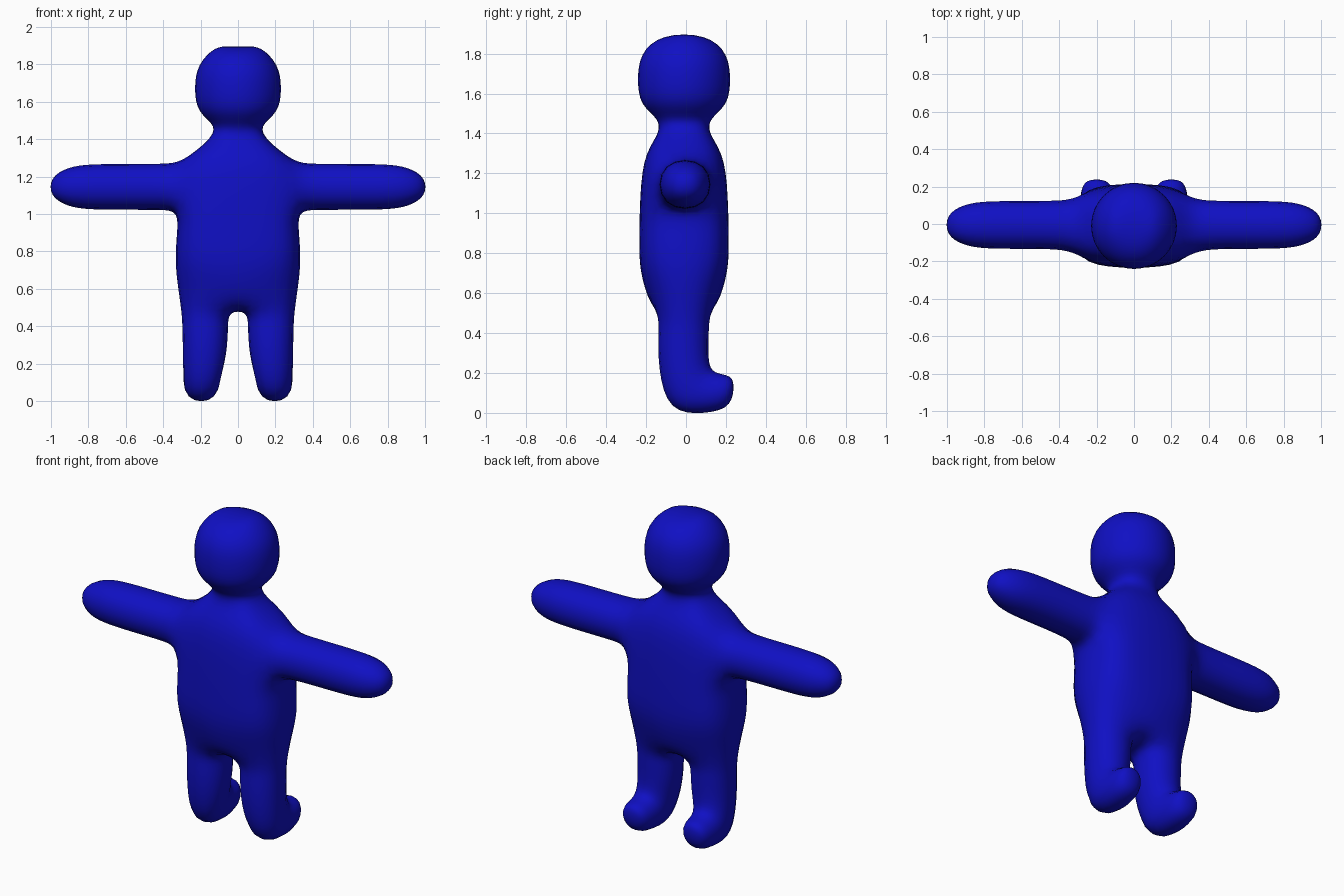
import bpy
import bmesh

if "Cube" in bpy.data.objects:
    bpy.data.objects.remove(bpy.data.objects["Cube"])

bm = bmesh.new()
Y0 = -0.01    # depth centre of the body


def bridge(a, b, skip=()):
    """Join two rings of equal length with quads."""
    n = len(a)
    for i in range(n):
        if i not in skip:
            j = (i + 1) % n
            bm.faces.new((a[i], a[j], b[j], b[i]))


def tube(root, rings):
    """Extrude a limb from a root ring through coordinate rings, then cap it."""
    for coords in rings:
        ring = [bm.verts.new(co) for co in coords]
        bridge(root, ring)
        root = ring
    bm.faces.new(root)


# Torso, neck and head: z, side half width, inner half width, side depth, inner depth
profile = [
    (0.475, 0.312, 0.042, 0.130, 0.140),   # crotch
    (0.62, 0.333, 0.075, 0.145, 0.200),
    (0.75, 0.345, 0.150, 0.170, 0.228),    # belly
    (0.90, 0.333, 0.160, 0.170, 0.226),
    (1.005, 0.325, 0.160, 0.165, 0.225),   # armpit
    (1.285, 0.300, 0.150, 0.150, 0.212),   # shoulder
    (1.39, 0.160, 0.070, 0.080, 0.130),
    (1.47, 0.110, 0.050, 0.055, 0.120),    # neck
    (1.54, 0.225, 0.093, 0.095, 0.228),
    (1.67, 0.240, 0.099, 0.100, 0.240),    # head
    (1.80, 0.225, 0.093, 0.095, 0.228),
    (1.90, 0.120, 0.050, 0.050, 0.120),    # crown
]
ARMPIT = 4
body = []
for z, w, c, yw, yc in profile:
    outline = [(-w, -yw), (-c, -yc), (c, -yc), (w, -yw),
               (w, yw), (c, yc), (-c, yc), (-w, yw)]
    body.append([bm.verts.new((x, y + Y0, z)) for x, y in outline])
for k in range(len(body) - 1):
    # side faces stay open where the arms attach
    bridge(body[k], body[k + 1], skip=(3, 7) if k == ARMPIT else ())
top, low = body[-1], body[0]
for ids in ((0, 1, 6, 7), (1, 2, 5, 6), (2, 3, 4, 5)):
    bm.faces.new([top[i] for i in ids])
bm.faces.new([low[i] for i in (1, 2, 5, 6)])

# Arm stations: x, half depth, half height
arm = [(0.40, 0.140, 0.134), (0.60, 0.139, 0.133), (0.79, 0.139, 0.133),
       (0.91, 0.122, 0.117), (1.01, 0.058, 0.052)]
ARM_Z = 1.145

# Leg and foot stations: inner x, outer x, toe side (y, z), heel side (y, z)
leg = [
    (0.042, 0.308, (0.126, 0.40), (-0.151, 0.40)),
    (0.048, 0.305, (0.122, 0.29), (-0.151, 0.22)),
    (0.090, 0.300, (0.130, 0.21), (-0.100, -0.01)),
    (0.095, 0.298, (0.215, 0.20), (0.100, -0.015)),
    (0.130, 0.270, (0.245, 0.17), (0.240, 0.025)),
]

for s, inner, outer in ((1, (2, 5), (3, 4)), (-1, (1, 6), (0, 7))):
    # arm
    a, b = body[ARMPIT], body[ARMPIT + 1]
    root = [a[outer[0]], a[outer[1]], b[outer[1]], b[outer[0]]]
    tube(root, [[(s * x, Y0 + 0.005 + i * hy, ARM_Z + j * hz)
                 for i, j in ((-1, -1), (1, -1), (1, 1), (-1, 1))]
                for x, hy, hz in arm])
    # leg and foot
    root = [low[inner[0]], low[outer[0]], low[outer[1]], low[inner[1]]]
    tube(root, [[(s * xi, *heel), (s * xo, *heel), (s * xo, *toe), (s * xi, *toe)]
                for xi, xo, toe, heel in leg])

bmesh.ops.recalc_face_normals(bm, faces=bm.faces)
for f in bm.faces:
    f.smooth = True
mesh = bpy.data.meshes.new("figure_body")
bm.to_mesh(mesh)
bm.free()

figure = bpy.data.objects.new("figure_body", mesh)
bpy.context.collection.objects.link(figure)
blue = bpy.data.materials.new("deep_blue")
blue.diffuse_color = (0.005, 0.005, 0.55, 1)
blue.use_nodes = True
blue.node_tree.nodes["Principled BSDF"].inputs["Base Color"].default_value = blue.diffuse_color
mesh.materials.append(blue)

# Round the cage into a soft figure
sub = figure.modifiers.new("rounding", 'SUBSURF')
sub.levels = 2
sub.render_levels = 2
